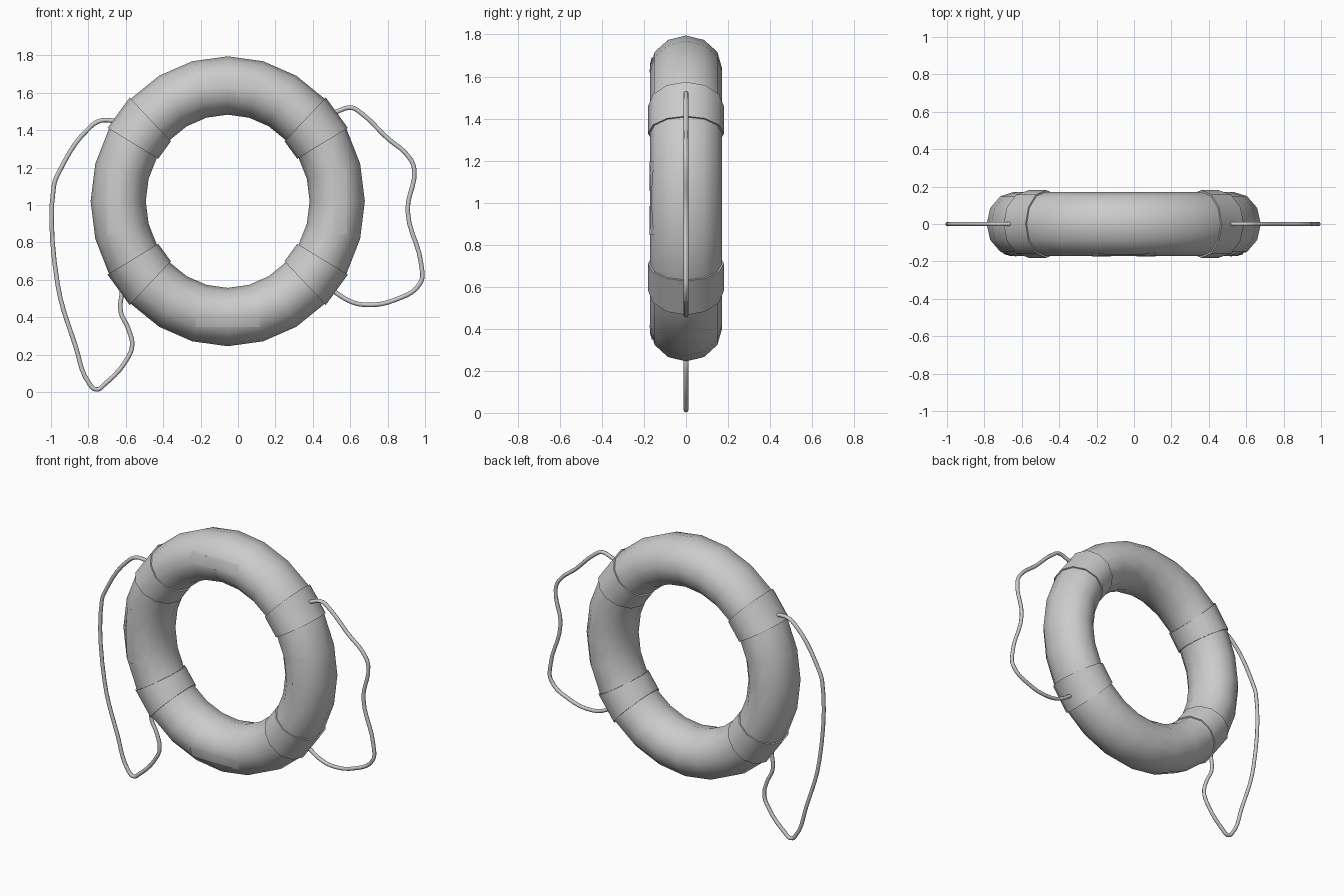
import bpy, bmesh, math
from math import radians, sin, cos, sqrt

if "Cube" in bpy.data.objects:
    bpy.data.objects.remove(bpy.data.objects["Cube"])

CX, CZ = -0.055, 1.02          # ring centre
SX = 0.946                     # ring is slightly narrower than tall
R, RT, RY = 0.619, 0.156, 0.172  # main radius, tube radius, tube half depth
SIDES, STEPS = 12, 24


def finish(name, bm, angle=50):
    bmesh.ops.recalc_face_normals(bm, faces=bm.faces)
    me = bpy.data.meshes.new(name)
    bm.to_mesh(me)
    bm.free()
    ob = bpy.data.objects.new(name, me)
    bpy.context.collection.objects.link(ob)
    bpy.ops.object.select_all(action='DESELECT')
    ob.select_set(True)
    bpy.context.view_layer.objects.active = ob
    bpy.ops.object.shade_smooth_by_angle(angle=radians(angle))
    return ob


def sweep(name, stations, closed):
    """Tube through (angle in degrees, extra thickness) stations."""
    bm = bmesh.new()
    loops = []
    for deg, extra in stations:
        a, loop = radians(deg), []
        for i in range(SIDES):
            b = 2 * math.pi * i / SIDES
            d = R + (RT + extra) * cos(b)
            loop.append(bm.verts.new((CX + SX * d * cos(a), (RY + extra) * sin(b), CZ + d * sin(a))))
        loops.append(loop)
    pairs = list(zip(loops, loops[1:]))
    if closed:
        pairs.append((loops[-1], loops[0]))
    for p, q in pairs:
        for i in range(SIDES):
            j = (i + 1) % SIDES
            bm.faces.new((p[i], p[j], q[j], q[i]))
    return finish(name, bm)


# Float ring
sweep("float_ring", [(k * 360 / STEPS, 0) for k in range(STEPS)], True)

# Four raised bands with stepped ends
for n, start in (("upper_right", 30), ("upper_left", 135), ("lower_left", 210), ("lower_right", 315)):
    sweep("band_" + n, [(start, -0.005), (start, 0.009), (start + 15, 0.009), (start + 15, -0.005)], False)


# Front patches lying on the tube surface
def patch(name, cx, cz, w, h):
    bm = bmesh.new()
    nu, nv = (6, 2) if w > h else (2, 6)
    grid = []
    for i in range(nu + 1):
        row = []
        for j in range(nv + 1):
            x, z = cx + w * (i / nu - 0.5), cz + h * (j / nv - 0.5)
            t = (math.hypot((x - CX) / SX, z - CZ) - R) / RT
            row.append(bm.verts.new((x, -RY * sqrt(max(0, 1 - t * t)) - 0.001, z)))
        grid.append(row)
    for i in range(nu):
        for j in range(nv):
            bm.faces.new((grid[i][j], grid[i + 1][j], grid[i + 1][j + 1], grid[i][j + 1]))
    ob = finish(name, bm)
    # front normals face -y
    if ob.data.polygons[0].normal.y > 0:
        ob.data.flip_normals()


patch("patch_top", CX, 1.655, 0.34, 0.07)
patch("patch_bottom", CX, 0.383, 0.34, 0.07)
patch("patch_left", -0.662, CZ, 0.07, 0.35)
patch("patch_right", 0.548, CZ, 0.07, 0.35)


# Grab ropes
def rope(name, pts):
    cu = bpy.data.curves.new(name, 'CURVE')
    cu.dimensions = '3D'
    cu.bevel_depth = 0.012
    cu.bevel_resolution = 2
    cu.resolution_u = 5
    cu.use_fill_caps = True
    sp = cu.splines.new('BEZIER')
    sp.bezier_points.add(len(pts) - 1)
    for bp, (x, z) in zip(sp.bezier_points, pts):
        bp.co = (x, 0, z)
        bp.handle_left_type = bp.handle_right_type = 'AUTO'
    ob = bpy.data.objects.new(name, cu)
    bpy.context.collection.objects.link(ob)
    bpy.ops.object.select_all(action='DESELECT')
    ob.select_set(True)
    bpy.context.view_layer.objects.active = ob
    bpy.ops.object.convert(target='MESH')
    bpy.ops.object.shade_smooth_by_angle(angle=radians(60))


rope("rope_right", [(0.49, 1.485), (0.53, 1.5), (0.607, 1.52), (0.66, 1.49), (0.794, 1.362),
                    (0.917, 1.252), (0.942, 1.19), (0.907, 0.968), (0.98, 0.68), (0.976, 0.585),
                    (0.837, 0.492), (0.676, 0.467), (0.596, 0.487), (0.51, 0.54)])
rope("rope_left", [(-0.66, 1.45), (-0.73, 1.452), (-0.79, 1.417), (-0.96, 1.17), (-0.985, 1.1),
                   (-0.965, 0.58), (-0.87, 0.25), (-0.795, 0.045), (-0.757, 0.014), (-0.715, 0.04),
                   (-0.59, 0.182), (-0.566, 0.25), (-0.587, 0.34), (-0.627, 0.43), (-0.62, 0.54)])
